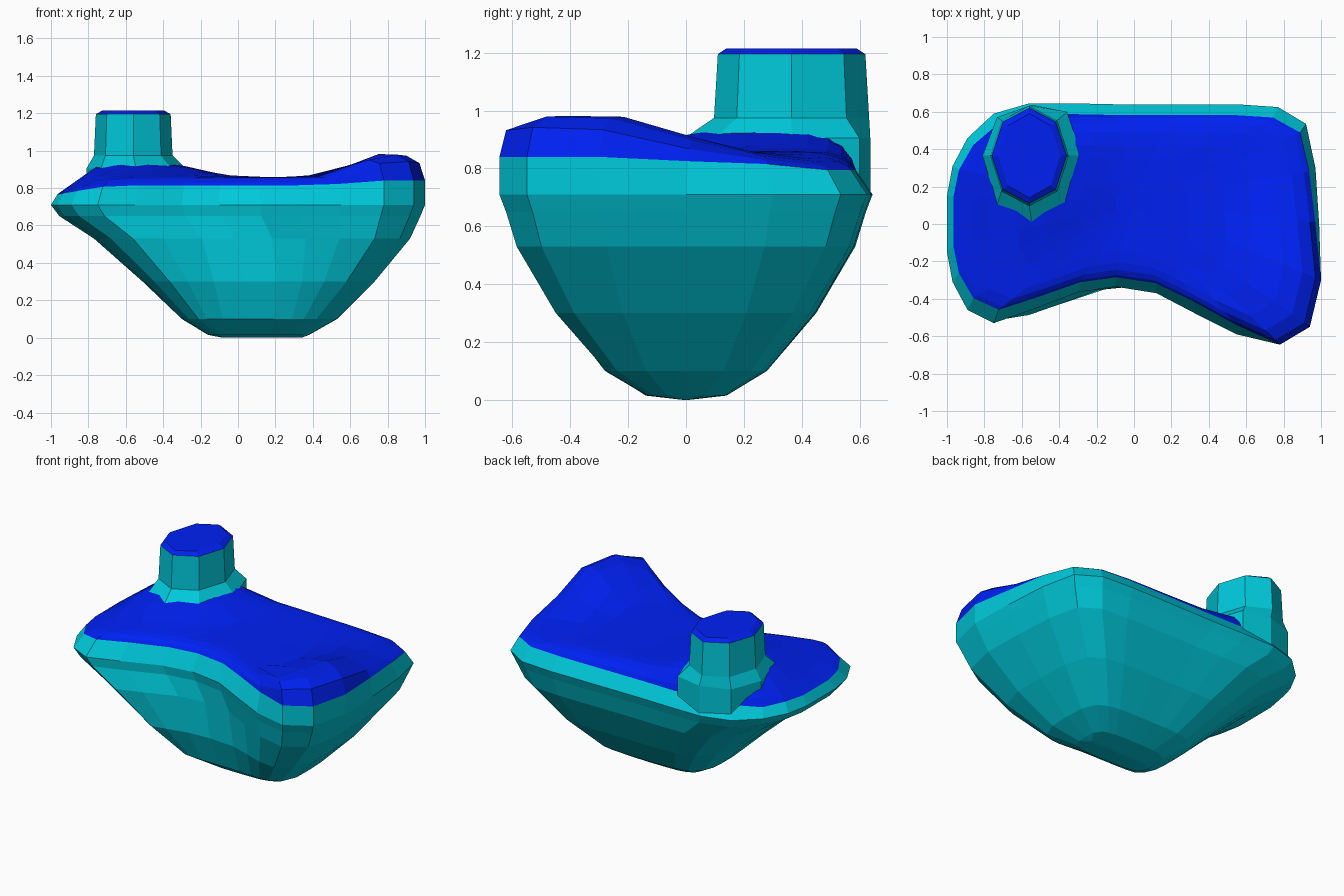
import bpy, bmesh, math

if "Cube" in bpy.data.objects:
    bpy.data.objects.remove(bpy.data.objects["Cube"])


def material(name, rgb):
    m = bpy.data.materials.new(name)
    m.diffuse_color = (*rgb, 1)
    m.use_nodes = True
    m.node_tree.nodes["Principled BSDF"].inputs["Base Color"].default_value = m.diffuse_color
    return m


TEAL = material("teal", (0.0, 0.58, 0.7))
BLUE = material("blue", (0.0, 0.015, 0.9))


def loft(name, rings, blue_from):
    """Skin closed rings; bands from index blue_from upward are blue."""
    bm = bmesh.new()
    vs = [[bm.verts.new(p) for p in r] for r in rings]
    n = len(rings[0])
    for k in range(len(vs) - 1):
        for i in range(n):
            j = (i + 1) % n
            f = bm.faces.new((vs[k][i], vs[k][j], vs[k + 1][j], vs[k + 1][i]))
            f.material_index = int(k >= blue_from)
    bm.faces.new(vs[0])
    bm.faces.new(vs[-1]).material_index = 1
    bmesh.ops.recalc_face_normals(bm, faces=bm.faces)
    me = bpy.data.meshes.new(name)
    bm.to_mesh(me)
    bm.free()
    me.materials.append(TEAL)
    me.materials.append(BLUE)
    ob = bpy.data.objects.new(name, me)
    bpy.context.collection.objects.link(ob)
    return ob


# Rim outline in plan (widest ring, z = 0.71)
RIM = [(-1, .15), (-.97, .31), (-.89, .46), (-.75, .59), (-.56, .645), (-.33, .645),
       (-.1, .64), (.2, .64), (.55, .64), (.77, .625), (.92, .535), (.97, .3), (.99, 0),
       (1, -.3), (.94, -.55), (.78, -.645), (.55, -.59), (.33, -.48), (.12, -.37),
       (-.1, -.335), (-.3, -.365), (-.55, -.46), (-.75, -.53), (-.89, -.46),
       (-.97, -.31), (-1, -.15)]
CY = .12


def bump(x, y, cx, cy, rx, ry):
    return math.exp(-math.hypot((x - cx) / rx, (y - cy) / ry) ** 3)


def front_hill(x, y):
    return bump(x, y, .82, -.37, .25, .42)


def ground(x, y):
    back = min(1, max(0, (y - .15) / .3)) * min(1, max(0, (x - .3) / .4))
    return (.86 - .025 * back + .125 * front_hill(x, y)
            + .083 * bump(x, y, -.55, .3, .38, .42) - .3 * max(0, -.75 - x))


def under_ring(z, cx, hx, hy, w):
    """Blend the rim shape (w=1) into a rounded rectangle (w=0), fitted to half sizes."""
    pts = []
    for x, y in RIM:
        a = math.atan2(y / .64, x)
        c, s = math.cos(a), math.sin(a)
        r = (abs(c) ** 4 + abs(s) ** 4) ** -.25
        pts.append((w * x + (1 - w) * c * r, w * y / .64 + (1 - w) * s * r))
    xs, ys = [p[0] for p in pts], [p[1] for p in pts]
    mx, my = (max(xs) + min(xs)) / 2, (max(ys) + min(ys)) / 2
    sx, sy = (max(xs) - min(xs)) / 2, (max(ys) - min(ys)) / 2
    return [(cx + (x - mx) / sx * hx, (y - my) / sy * hy, z) for x, y in pts]


# Underside: rounded boxy bowl growing into the rim
rings = [under_ring(*a) for a in [(0, .13, .21, .01, 0), (.015, .11, .27, .14, 0),
                                  (.1, .115, .415, .28, .2), (.3, .11, .62, .45, .6),
                                  (.53, .075, .845, .585, .92), (.65, .01, .965, .622, 1)]]
rings.append([(x, y, .71) for x, y in RIM])

# Bevelled upper edge, vertical at the front right corner
edge = []
for x, y in RIM:
    g = min(1, 1.6 * front_hill(x, y))
    bx, by = x * .965, CY + (y - CY) * .89
    back = .02 if y > .4 else 0
    edge.append((bx + (x - bx) * g, by + (y - by) * g,
                 .815 + .025 * g - back - .16 * max(0, -.7 - x)))
rings.append(edge)

# Blue top surface: gentle rise from the edge, steep on the front hill
for f, soft, steep in [(.97, .35, .8), (.9, .72, .98), (.8, .93, 1), (.65, 1, 1),
                       (.5, 1, 1), (.3, 1, 1), (.1, 1, 1)]:
    ring = []
    for x, y, z in edge:
        px, py = x * f, CY + (y - CY) * f
        ramp = soft + (steep - soft) * min(1, 1.6 * front_hill(x, y))
        ring.append((px, py, z + (ground(px, py) - z) * ramp))
    rings.append(ring)
loft("island_body", rings, 7)


# Eight-sided post with flared foot and blue cap
def post_ring(z, cx, rx, ry):
    ring = []
    for i in range(8):
        x = cx + rx * math.cos(i * math.pi / 4)
        y = .365 + ry * math.sin(i * math.pi / 4)
        ring.append((x, min(y, .64 - (.4 if x < -.56 else .2) * abs(x + .56)), z))
    return ring


loft("post", [post_ring(*a) for a in [(.72, -.545, .265, .37), (.905, -.545, .265, .37),
                                      (.975, -.56, .21, .268), (1.195, -.56, .2, .255),
                                      (1.215, -.56, .165, .225)]], 3)
